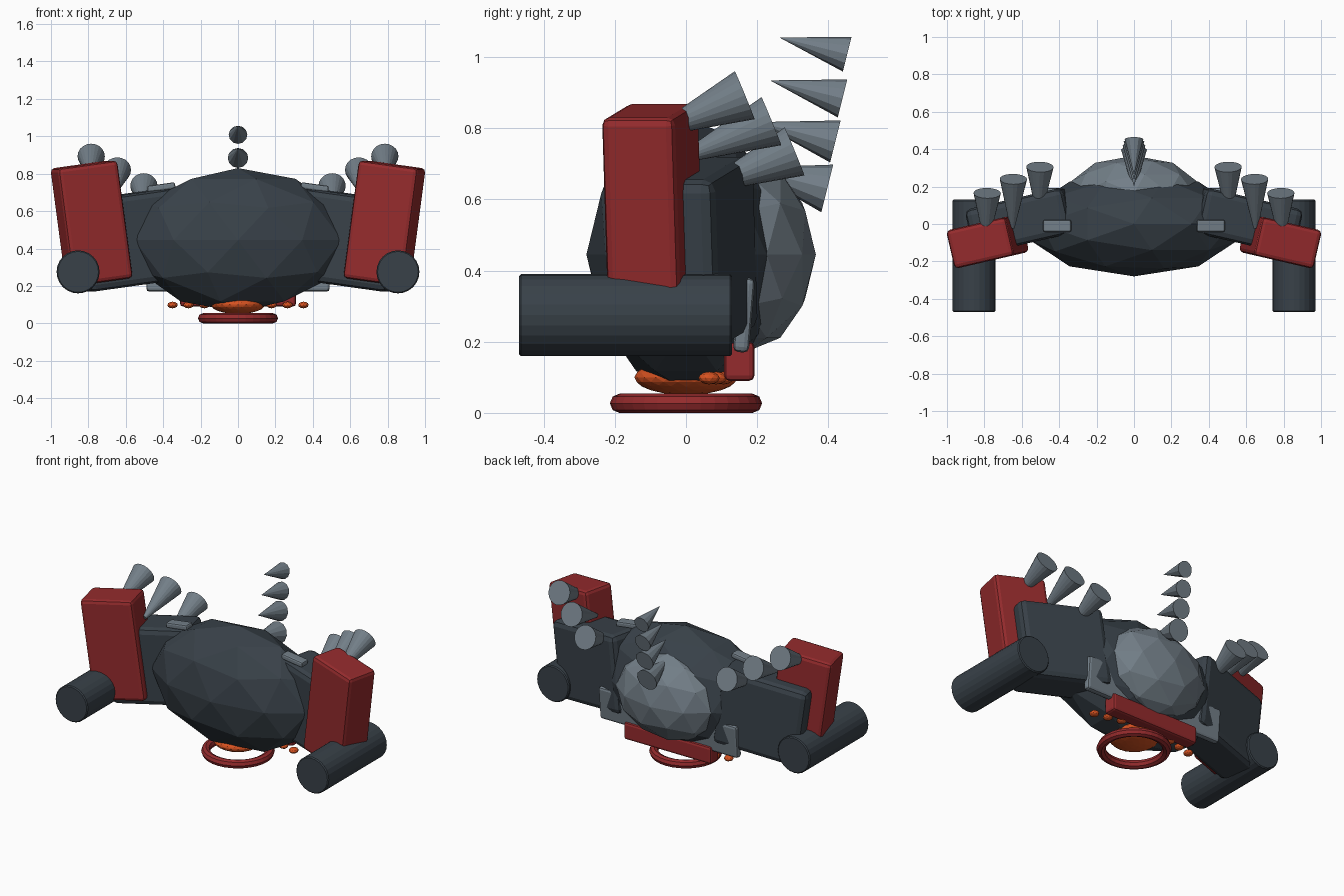
import bpy
import math
from mathutils import Vector

if "Cube" in bpy.data.objects:
    bpy.data.objects.remove(bpy.data.objects["Cube"])


def material(name, rgb):
    m = bpy.data.materials.new(name)
    m.diffuse_color = (*rgb, 1)
    m.use_nodes = True
    m.node_tree.nodes["Principled BSDF"].inputs["Base Color"].default_value = m.diffuse_color
    return m


DARK = material("dark slate", (0.04, 0.053, 0.066))
GREY = material("steel grey", (0.17, 0.21, 0.245))
RED = material("deep red", (0.30, 0.024, 0.026))
ORANGE = material("glow orange", (0.68, 0.085, 0.015))


def finish(name, mat, bevel=0.0, segments=2):
    ob = bpy.context.object
    ob.name = name
    ob.data.materials.append(mat)
    if bevel:
        mod = ob.modifiers.new("Bevel", "BEVEL")
        mod.width = bevel
        mod.segments = segments
        mod.limit_method = "ANGLE"
        mod.angle_limit = math.radians(40)
    return ob


def apply_scale():
    bpy.ops.object.transform_apply(location=False, rotation=False, scale=True)


def box(name, mat, loc, size, rot=(0, 0, 0), bevel=0.02):
    bpy.ops.mesh.primitive_cube_add(size=1, location=loc,
                                    rotation=[math.radians(a) for a in rot])
    bpy.context.object.scale = size
    apply_scale()
    return finish(name, mat, bevel)


def ellipsoid(name, mat, loc, radii, subdivisions=2):
    bpy.ops.mesh.primitive_ico_sphere_add(subdivisions=subdivisions, radius=1, location=loc)
    bpy.context.object.scale = radii
    apply_scale()
    return finish(name, mat)


def cone(name, mat, base, tip, radius, tip_radius=0.0, sides=16):
    base, tip = Vector(base), Vector(tip)
    axis = tip - base
    bpy.ops.mesh.primitive_cone_add(vertices=sides, radius1=radius, radius2=tip_radius,
                                    depth=axis.length, location=(base + tip) / 2)
    bpy.context.object.rotation_euler = axis.to_track_quat("Z", "Y").to_euler()
    return finish(name, mat)


# Faceted body and back shell
ellipsoid("body", DARK, (0, 0, 0.445), (0.585, 0.28, 0.385))
ellipsoid("back_shell", GREY, (0, 0.165, 0.445), (0.355, 0.20, 0.275))

# Rear plates under the shell
box("rear_plate", GREY, (0, 0.163, 0.275), (0.98, 0.045, 0.21), (-5, 0, 0), 0.015)
box("rear_bumper", RED, (0, 0.15, 0.145), (0.62, 0.085, 0.11), bevel=0.015)

# Ring and glowing core underneath
bpy.ops.mesh.primitive_torus_add(major_radius=0.187, minor_radius=0.027, major_segments=32,
                                 minor_segments=8, location=(0, 0, 0.027))
finish("base_ring", RED)
ellipsoid("glow_core", ORANGE, (0, 0, 0.10), (0.145, 0.145, 0.05), 3)

# Spikes down the spine: base y, base z, length, radius
for i, (y, z, length, r) in enumerate([(0.453, 1.008, 0.197, 0.05), (0.44, 0.884, 0.21, 0.055),
                                       (0.42, 0.763, 0.225, 0.061), (0.397, 0.631, 0.24, 0.069)]):
    a = math.radians(14)
    cone(f"spine_spike_{i}", GREY, (0, y, z),
         (0, y - length * math.cos(a), z + length * math.sin(a)), r, sides=12)

for side, s in (("left", -1), ("right", 1)):
    # Swept arm slab and outer armour block share the same tilt
    box(f"{side}_arm", DARK, (s * 0.59, 0.02, 0.445), (0.54, 0.25, 0.49),
        (0, s * 7.8, -s * 13), 0.035)
    box(f"{side}_armour_block", RED, (s * 0.783, -0.092, 0.535), (0.33, 0.21, 0.635),
        (0, s * 7.8, -s * 13), 0.022)
    box(f"{side}_arm_top_plate", GREY, (s * 0.41, -0.01, 0.727), (0.15, 0.065, 0.035),
        (0, s * 7.8, 0), 0.01)

    # Barrel
    bpy.ops.mesh.primitive_cylinder_add(vertices=24, radius=0.115, depth=0.6,
                                        location=(s * 0.855, -0.17, 0.275),
                                        rotation=(math.pi / 2, 0, 0))
    finish(f"{side}_barrel", DARK, 0.006, 1)

    # Flared exhausts on the arm
    for i, (x, y, z) in enumerate([(0.785, 0.165, 0.893), (0.645, 0.24, 0.82),
                                   (0.503, 0.305, 0.735)]):
        cone(f"{side}_exhaust_{i}", GREY, (s * x, y, z),
             (s * (x + 0.005), y - 0.26, z - 0.107), 0.073, 0.012, 20)

    # Small glowing lamps
    for i, (x, y) in enumerate([(0.35, 0.065), (0.265, 0.085), (0.18, 0.105)]):
        ellipsoid(f"{side}_lamp_{i}", ORANGE, (s * x, y, 0.098), (0.028, 0.03, 0.018))
